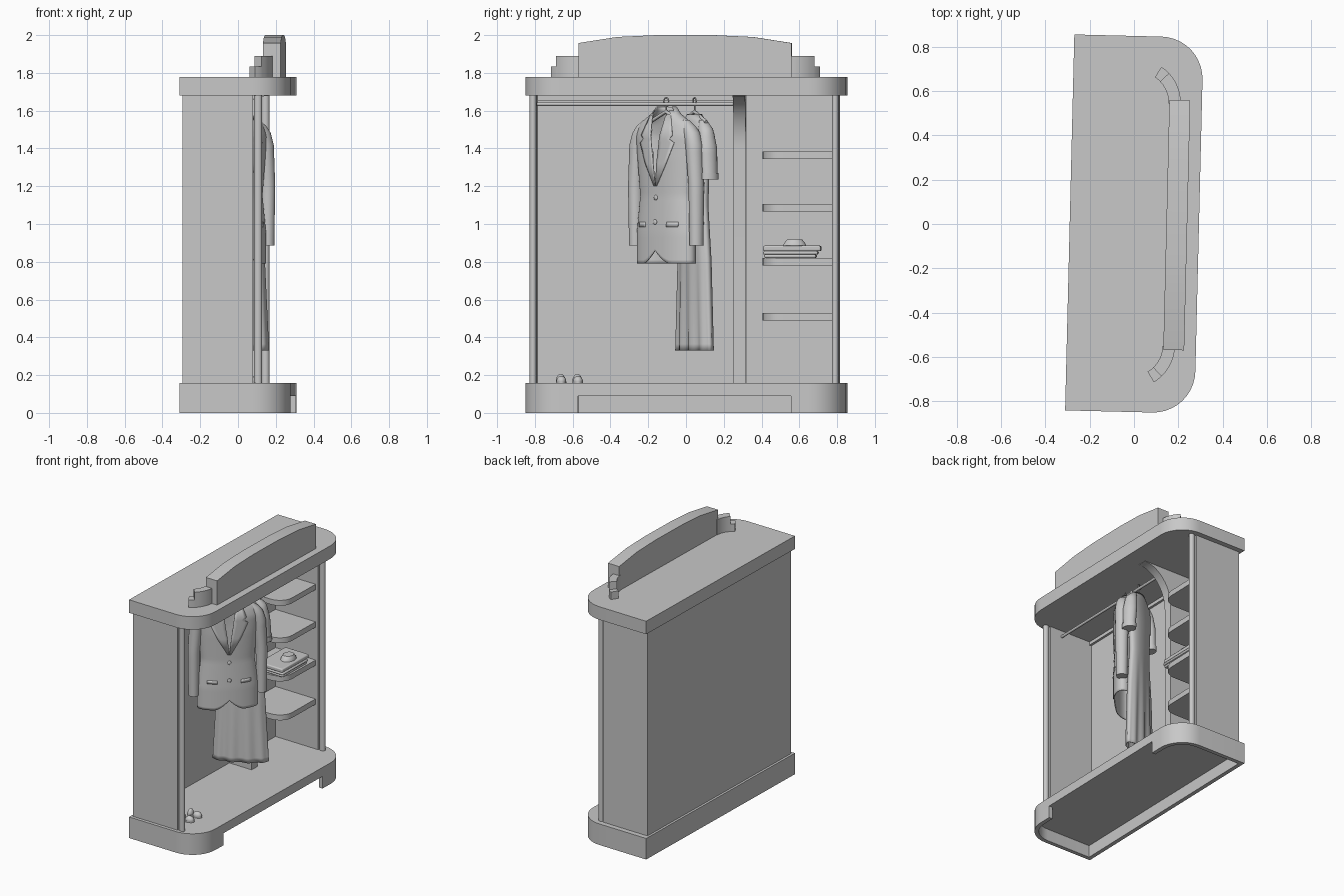
import bpy, bmesh, math
from mathutils import Matrix, Vector

cube = bpy.data.objects.get("Cube")
if cube:
    bpy.data.objects.remove(cube, do_unlink=True)

grey = bpy.data.materials.new("plain grey")
grey.use_nodes = True
grey.diffuse_color = (0.58, 0.58, 0.58, 1)
grey.node_tree.nodes["Principled BSDF"].inputs["Base Color"].default_value = grey.diffuse_color

TURN = Matrix.Rotation(math.radians(-1.4), 4, 'Z')
parts = []


def finish(name, bm, frame=Matrix(), thick=0, bevel=0):
    bmesh.ops.recalc_face_normals(bm, faces=bm.faces[:])
    mesh = bpy.data.meshes.new(name)
    bm.to_mesh(mesh)
    bm.free()
    mesh.materials.append(grey)
    ob = bpy.data.objects.new(name, mesh)
    bpy.context.collection.objects.link(ob)
    ob.matrix_world = TURN @ frame
    if thick:
        mod = ob.modifiers.new("thickness", 'SOLIDIFY')
        mod.thickness, mod.offset = thick, 0
    if bevel:
        mod = ob.modifiers.new("soft edges", 'BEVEL')
        mod.width, mod.segments = bevel, 3
    parts.append(ob)
    return ob


def prism(name, pts, lo, hi, axis='Z', **kw):
    """Extrude a flat outline between lo and hi along an axis."""
    place = {'X': lambda p, t: (t, p[0], p[1]), 'Y': lambda p, t: (p[0], t, p[1]),
             'Z': lambda p, t: (p[0], p[1], t)}[axis]
    bm = bmesh.new()
    face = bm.faces.new([bm.verts.new(place(p, lo)) for p in pts])
    ext = bmesh.ops.extrude_face_region(bm, geom=[face])
    shift = Vector(place((0, 0), hi - lo))
    bmesh.ops.translate(bm, vec=shift, verts=[g for g in ext["geom"] if isinstance(g, bmesh.types.BMVert)])
    return finish(name, bm, **kw)


def box(name, x0, x1, y0, y1, z0, z1, **kw):
    return prism(name, [(x0, y0), (x1, y0), (x1, y1), (x0, y1)], z0, z1, **kw)


def arc(cx, cy, rx, ry, a0, a1, n=10):
    angles = [math.radians(a0 + (a1 - a0) * i / n) for i in range(n + 1)]
    return [(cx + rx * math.cos(a), cy + ry * math.sin(a)) for a in angles]


def tube(name, path, r, frame=Matrix()):
    """Round rod swept along a path."""
    cu = bpy.data.curves.new(name, 'CURVE')
    cu.dimensions = '3D'
    cu.bevel_depth, cu.bevel_resolution, cu.use_fill_caps = r, 3, True
    sp = cu.splines.new('POLY')
    sp.points.add(len(path) - 1)
    for p, co in zip(sp.points, path):
        p.co = (*co, 1)
    cu.materials.append(grey)
    ob = bpy.data.objects.new(name, cu)
    bpy.context.collection.objects.link(ob)
    ob.matrix_world = TURN @ frame


def sample(table, z):
    for lo, hi in zip(table, table[1:]):
        if z <= hi[0] + 1e-6:
            f = (z - lo[0]) / (hi[0] - lo[0])
            return [a + (b - a) * f for a, b in zip(lo[1:], hi[1:])]


def loft(table, side=1, rows=30, sides=40, pleat=0, cap=False):
    """Stack of ellipses; table rows are z, centre, half width, half depth."""
    bm = bmesh.new()
    z0, z1 = table[0][0], table[-1][0]
    rings = []
    for i in range(rows + 1):
        z = z0 + (z1 - z0) * i / rows
        c, a, b = sample(table, z)
        fold = pleat * max(0, 1 - (z - z0) / 0.75)
        ring = []
        for k in range(sides):
            t = math.tau * k / sides
            m = 1 + fold * math.cos(10 * t)
            ring.append(bm.verts.new((side * c + a * math.cos(t), b * m * math.sin(t), z)))
        rings.append(ring)
    for lo, hi in zip(rings, rings[1:]):
        for k in range(sides):
            j = (k + 1) % sides
            bm.faces.new((lo[k], lo[j], hi[j], hi[k]))
    if cap:
        bm.faces.new(rings[0])
        bm.faces.new(rings[-1])
    return bm


def standing(x, y, degrees):
    return Matrix.Translation((x, y, 0)) @ Matrix.Rotation(math.radians(degrees), 4, 'Z')


# Plinth, with a hollow underside and a gap in its front rim, and the cornice slab
B, F, W, R = -0.29, 0.293, 0.848, 0.19


def outline(inset):
    r, f, w, b = R - inset, F - inset, W - inset, B + inset
    cx, cy = F - R, W - R
    return arc(cx, cy, r, r, 0, 90) + [(b, w), (b, -w)] + arc(cx, -cy, r, r, -90, 0)


GAP = 0.564
outer = [(F, GAP)] + outline(0) + [(F, -GAP)]
inner = [(F - 0.03, GAP)] + outline(0.03) + [(F - 0.03, -GAP)]
prism("plinth_floor", outline(0), 0.09, 0.157)
prism("plinth_rim", outer + inner[::-1], 0, 0.09)
prism("cornice", outline(0), 1.68, 1.777)

# Carcass: back, sides, posts and divider
MID = -0.007
box("back_panel", -0.273, -0.257, MID - 0.817, MID + 0.817, 0.157, 1.68)
box("back_batten", -0.257, -0.24, -0.79, 0.25, 1.655, 1.68)
for s, tag in ((1, "left"), (-1, "right")):
    box("side_panel_" + tag, -0.273, 0.10, *sorted((MID + s * 0.783, MID + s * 0.817)), 0.157, 1.68)
    prism("front_post_" + tag, arc(0.126, MID + s * 0.8, 0.021, 0.018, 0, 345, 23), 0.157, 1.68)
prism("arched_divider", [(-0.257, 0.157), (-0.07, 0.157)] + arc(0.155, 1.4, 0.225, 0.278, 180, 90, 14)
      + [(0.155, 1.68), (-0.257, 1.68)], 0.25, 0.315, 'Y')

# Shelves with a rounded free corner
for i, z in enumerate((0.49, 0.78, 1.065, 1.345)):
    prism("shelf_%d" % (i + 1), [(-0.257, 0.777), (-0.257, 0.405)]
          + arc(-0.03, 0.505, 0.11, 0.1, -90, 0, 6) + [(0.08, 0.777)], z, z + 0.04)

# Crown board and its curved stepped wings
prism("crown_board", [(-0.564, 1.777), (0.564, 1.777), (0.564, 1.958), (0.36, 1.99), (0.15, 2.0),
                      (-0.15, 2.0), (-0.36, 1.99), (-0.564, 1.958)], 0.146, 0.24, 'X')
for s in (1, -1):
    for name, a0, a1, top in (("crown_wing", 0, 45, 1.89), ("crown_wing_end", 45, 58, 1.833)):
        wing = [arc(0.005, s * 0.548, r, s * r, a0, a1, 6) for r in (0.1375, 0.1925)]
        prism(name, wing[0] + wing[1][::-1], 1.777, top)

# Hanging rail
tube("hanging_rail", [(0, -0.79, 1.635), (0, 0.25, 1.635)], 0.01)


def hanger(name, frame, width, drop):
    hook = [(p, 0, q) for p, q in arc(0, 1.65, 0.018, 0.018, 200, -60, 12)]
    tube(name + "_hook", hook + [(0, 0, 1.615), (0, 0, 1.59)], 0.004, frame)
    tube(name + "_bar", [(-width, 0, 1.59 - drop), (0, 0, 1.595), (width, 0, 1.59 - drop)], 0.01, frame)


# Jacket: open-fronted body, sleeves, lapels, pockets and buttons
jacket = standing(-0.01, -0.105, 45)
hanger("jacket_hanger", jacket, 0.17, 0.07)
body = [(0.79, 0, 0.205, 0.08), (0.95, 0, 0.205, 0.08), (1.15, 0, 0.18, 0.072), (1.35, 0, 0.2, 0.078),
        (1.47, 0, 0.215, 0.075), (1.53, 0, 0.19, 0.06), (1.58, 0, 0.1, 0.05), (1.62, 0, 0.06, 0.045)]
bm = loft(body, rows=42, sides=64)
cut = []
for f in bm.faces:
    c = f.calc_center_median()
    if c.y < 0 and c.z > 1.22 and abs(c.x) < 0.16 * (c.z - 1.22) + 0.004:
        cut.append(f)
bmesh.ops.delete(bm, geom=cut, context='FACES')
for v in bm.verts:
    if v.co.y < 0 and v.co.z < 0.93:
        v.co.z += 0.5 * (0.93 - v.co.z) * max(0, 1 - abs(v.co.x) / 0.1) ** 1.5
finish("jacket_body", bm, jacket, thick=0.006)


def front(u, z, gap):
    c, a, b = sample(body, z)
    return (u, -b * math.sqrt(max(0, 1 - (u / a) ** 2)) - gap, z)


def strip(name, rows, side, gap):
    """Cloth strip laid on the jacket front; rows are z, inner edge, outer edge."""
    bm = bmesh.new()
    grid = [[bm.verts.new(front(side * (a + (b - a) * k / 4), z, gap)) for k in range(5)] for z, a, b in rows]
    for lo, hi in zip(grid, grid[1:]):
        for k in range(4):
            bm.faces.new((lo[k], lo[k + 1], hi[k + 1], hi[k]))
    finish(name, bm, jacket, thick=0.004)


sleeve = [(0.885, 0.232, 0.036, 0.038), (1.2, 0.232, 0.04, 0.044), (1.42, 0.215, 0.046, 0.048),
          (1.5, 0.19, 0.045, 0.042), (1.55, 0.15, 0.02, 0.02)]
lapel = [(1.2, 0, 0.01), (1.32, 0.012, 0.08), (1.43, 0.028, 0.13), (1.45, 0.03, 0.10),
         (1.47, 0.034, 0.12), (1.575, 0.05, 0.08)]
for s in (1, -1):
    finish("jacket_sleeve", loft(sleeve, s, 20, 20, cap=True), jacket)
    strip("jacket_lapel", lapel, s, 0.006)
    strip("jacket_pocket", [(0.985, 0.08, 0.15), (1.01, 0.08, 0.15)], s, 0.003)
for z in (1.01, 1.14):
    bm = bmesh.new()
    bmesh.ops.create_uvsphere(bm, u_segments=12, v_segments=8, radius=0.014)
    finish("jacket_button", bm, jacket @ Matrix.Translation(front(0, z, 0.004)) @ Matrix.Diagonal((1, 0.5, 1, 1)))

# Long pleated dress with short cuffed sleeves
dress = standing(-0.01, 0.045, 28)
hanger("dress_hanger", dress, 0.14, 0.05)
gown = [(0.33, 0, 0.19, 0.05), (0.8, 0, 0.165, 0.05), (1.1, 0, 0.13, 0.045), (1.35, 0, 0.145, 0.05),
        (1.5, 0, 0.155, 0.045), (1.55, 0, 0.10, 0.035), (1.58, 0, 0.06, 0.03)]
finish("dress_body", loft(gown, rows=36, sides=80, pleat=0.18), dress, thick=0.005)
short = [(1.24, 0.175, 0.036, 0.045), (1.4, 0.16, 0.04, 0.05), (1.5, 0.135, 0.04, 0.04), (1.55, 0.10, 0.02, 0.02)]
cuff = [(1.235, 0.175, 0.04, 0.05), (1.27, 0.173, 0.041, 0.051)]
for s in (1, -1):
    finish("dress_sleeve", loft(short, s, 14, 20, cap=True), dress)
    finish("dress_cuff", loft(cuff, s, 2, 20, cap=True), dress)

# Folded shirts on the third shelf
for i, (hx, y0, y1, z0, z1) in enumerate(((0.1, 0.415, 0.69, 0.82, 0.838), (0.105, 0.41, 0.70, 0.838, 0.856),
                                          (0.1, 0.41, 0.715, 0.856, 0.885))):
    box("folded_shirt_%d" % (i + 1), -0.03 - hx, hx - 0.03, y0, y1, z0, z1, bevel=0.008)
bm = loft([(0.88, 0, 0.05, 0.065), (0.9, 0, 0.045, 0.055), (0.918, 0, 0.035, 0.04)], 1, 4, 20, cap=True)
finish("shirt_collar", bm, standing(0, 0.575, 0))

# Pair of shoes on the floor
for y in (-0.66, -0.572):
    pair = standing(0.06, y, 5)
    prism("shoe_sole", arc(0, 0, 0.055, 0.028, 0, 345, 23), 0.157, 0.167, frame=pair)
    for x, rx, top in ((0.02, 0.033, 0.028), (-0.034, 0.021, 0.038)):
        bm = bmesh.new()
        bmesh.ops.create_uvsphere(bm, u_segments=16, v_segments=10, radius=1)
        finish("shoe_upper", bm, pair @ Matrix.Translation((x, 0, 0.168)) @ Matrix.Diagonal((rx, 0.026, top, 1)))

# Smooth curved faces, keep edges sharp
bpy.ops.object.select_all(action='DESELECT')
for ob in parts:
    ob.select_set(True)
bpy.context.view_layer.objects.active = parts[0]
bpy.ops.object.shade_smooth_by_angle(angle=math.radians(35))
